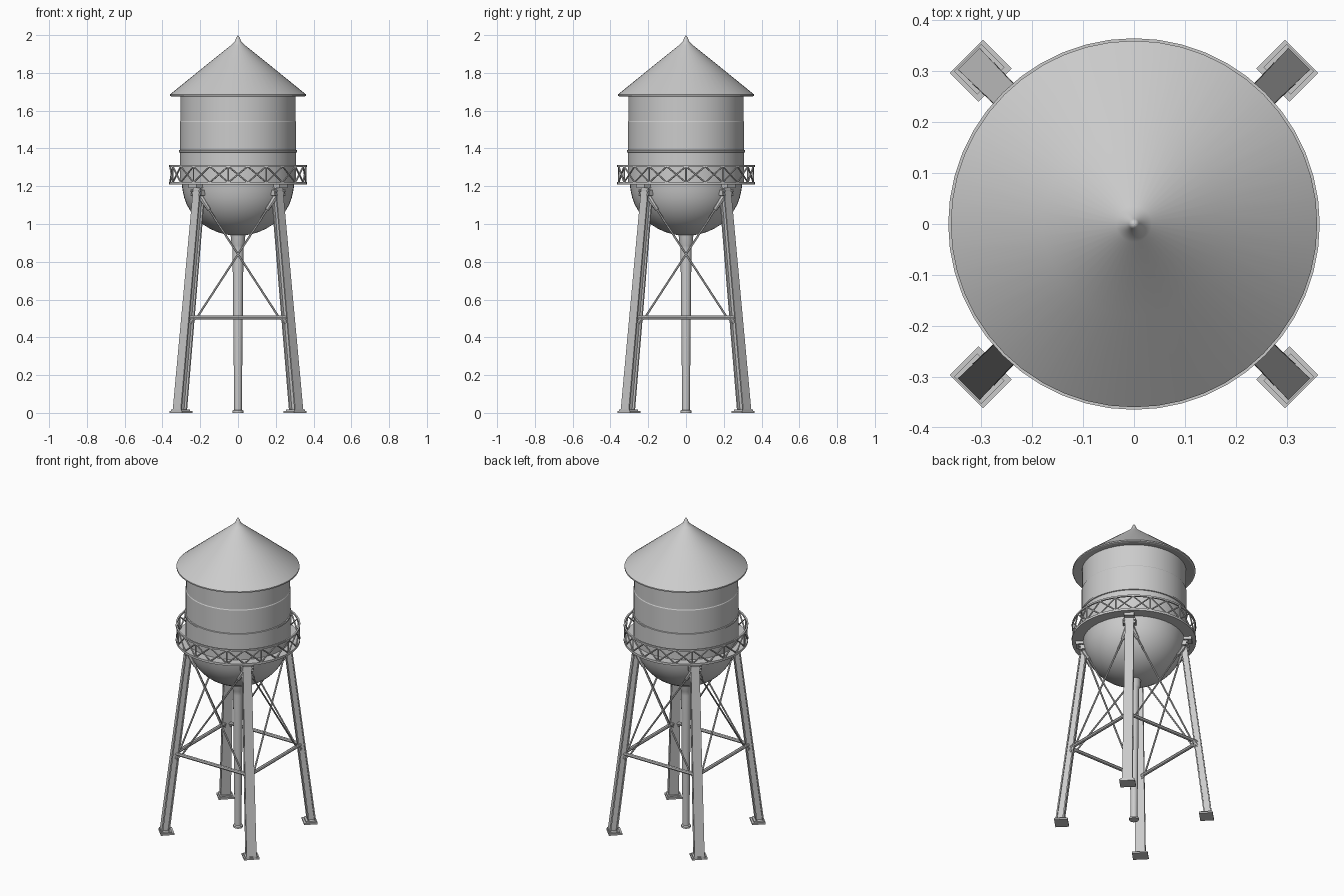
import bpy, bmesh, math
from mathutils import Vector, Matrix

old = bpy.data.objects.get("Cube")
if old:
    bpy.data.objects.remove(old, do_unlink=True)

steel = bpy.data.materials.new("grey steel")
steel.use_nodes = True
GREY = (0.6, 0.6, 0.6, 1)
steel.diffuse_color = GREY
steel.node_tree.nodes["Principled BSDF"].inputs["Base Color"].default_value = GREY


def finish(name, bm, smooth=True):
    bmesh.ops.recalc_face_normals(bm, faces=bm.faces)
    mesh = bpy.data.meshes.new(name)
    bm.to_mesh(mesh)
    bm.free()
    mesh.materials.append(steel)
    obj = bpy.data.objects.new(name, mesh)
    bpy.context.collection.objects.link(obj)
    if smooth:
        bpy.ops.object.select_all(action='DESELECT')
        obj.select_set(True)
        bpy.context.view_layer.objects.active = obj
        bpy.ops.object.shade_smooth_by_angle(angle=math.radians(30))
    return obj


def lathe(name, profile, sides=48, closed=False):
    """Spin (radius, z) points around the z axis."""
    bm = bmesh.new()
    verts = [bm.verts.new((r, 0, z)) for r, z in profile]
    pairs = list(zip(verts, verts[1:]))
    if closed:
        pairs.append((verts[-1], verts[0]))
    edges = [bm.edges.new(p) for p in pairs]
    bmesh.ops.spin(bm, geom=verts + edges, cent=(0, 0, 0), axis=(0, 0, 1),
                   angle=math.tau, steps=sides, use_duplicate=False)
    bmesh.ops.remove_doubles(bm, verts=bm.verts, dist=0.0002)
    return finish(name, bm)


def rod(bm, a, b, radius, end_radius=None, sides=8):
    """Add a round bar from a to b."""
    a, b = Vector(a), Vector(b)
    turn = (b - a).to_track_quat('Z', 'Y').to_matrix().to_4x4()
    bmesh.ops.create_cone(bm, cap_ends=True, segments=sides, radius1=radius,
                          radius2=end_radius or radius, depth=(b - a).length,
                          matrix=Matrix.Translation((a + b) / 2) @ turn)


def block(bm, angle, centre, size):
    """Add a box given as (radial, tangential, z), turned to the angle."""
    bmesh.ops.create_cube(bm, size=1, matrix=Matrix.Rotation(angle, 4, 'Z')
                          @ Matrix.Translation(centre) @ Matrix.Diagonal((*size, 1)))


def polar(r, angle, z):
    return Vector((r * math.cos(angle), r * math.sin(angle), z))


# Roof with overhanging eave and pointed finial
lathe("conical_roof", [(0.302, 1.685), (0.352, 1.675), (0.36, 1.678), (0.36, 1.686),
                       (0.18, 1.832), (0.035, 1.948), (0.016, 1.966), (0.01, 1.985), (0, 2.0)])

# Tank wall with seams, running into a rounded bowl
wall = [(0.305, 1.69), (0.305, 1.545), (0.308, 1.54), (0.308, 1.392), (0.313, 1.39),
        (0.313, 1.38), (0.308, 1.378), (0.308, 1.22), (0.298, 1.21)]
bowl = [(0.295 * math.cos(t), 1.21 - 0.272 * math.sin(t))
        for t in (math.pi / 2 * i / 12 for i in range(1, 13))]
lathe("tank", wall + bowl)

# Walkway floor and rails
R = 0.36
lathe("walkway_floor", [(0.29, 1.208), (0.365, 1.208), (0.365, 1.222), (0.29, 1.222)], closed=True)
lathe("walkway_top_rail", [(R - 0.005, 1.303), (R + 0.005, 1.303),
                           (R + 0.005, 1.313), (R - 0.005, 1.313)], closed=True)

# Lattice of crossed bars with posts around the walkway
bm = bmesh.new()
PANELS = 22
for i in range(PANELS):
    a, b = (math.tau * (i + k) / PANELS for k in (0, 1))
    rod(bm, polar(R, a, 1.22), polar(R, b, 1.305), 0.0045, sides=6)
    rod(bm, polar(R, b, 1.22), polar(R, a, 1.305), 0.0045, sides=6)
    if i % 2 == 0:
        rod(bm, polar(R, a, 1.215), polar(R, a, 1.308), 0.004, sides=6)
finish("walkway_lattice", bm)

# Riser pipe with foot flange and collar under the bowl
lathe("riser_pipe", [(0, 0), (0.028, 0), (0.028, 0.012), (0.02, 0.016), (0.029, 0.86),
                     (0.029, 0.885), (0.037, 0.9), (0.037, 0.93), (0.046, 0.955)], 24)

# Leaning legs
LEG_TOP = 1.19


def leg_radius(z):
    return 0.437 - 0.147 * z / LEG_TOP


def leg_point(i, z, shift=0):
    return polar(leg_radius(z) + shift, math.pi / 4 + i * math.pi / 2, z)


D, W, T, K = 0.024, 0.03, 0.008, 0.015     # half depth, half width, flange, web half thickness
quarter = [(D, W), (D - T, W), (D - T, K)]
section = quarter + [(-x, y) for x, y in reversed(quarter)]
section += [(-x, -y) for x, y in section]

names = ["back_left", "back_right", "front_right", "front_left"]
for i, name in enumerate(names):
    angle = math.pi / 4 + i * math.pi / 2
    spin = Matrix.Rotation(angle, 3, 'Z')
    # I-section column, slightly narrower at the top
    bm = bmesh.new()
    rings = []
    for z, s in ((0.01, 1.0), (LEG_TOP, 0.85)):
        rings.append([bm.verts.new(spin @ Vector((leg_radius(z) + x * s, y * s, z)))
                      for x, y in section])
    low, high = rings
    count = len(section)
    for j in range(count):
        k = (j + 1) % count
        bm.faces.new((low[j], low[k], high[k], high[j]))
    bm.faces.new(low)
    bm.faces.new(high)
    finish(name + "_leg", bm, smooth=False)

    # Foot pad with a raised base plate
    bm = bmesh.new()
    block(bm, angle, (0.426, 0, 0.005), (0.08, 0.092, 0.01))
    block(bm, angle, (0.43, 0, 0.013), (0.064, 0.076, 0.01))
    finish(name + "_foot", bm, smooth=False)

    # Bracket joining the leg head to the tank, with bolts
    bm = bmesh.new()
    block(bm, angle, (0.295, 0, 1.165), (0.035, 0.078, 0.03))
    block(bm, angle, (0.31, 0, 1.2), (0.06, 0.06, 0.02))
    for side in (-1, 1):
        for z in (1.155, 1.175):
            rod(bm, spin @ Vector((0.3, side * 0.031, z)),
                spin @ Vector((0.322, side * 0.031, z)), 0.007)
    finish(name + "_bracket", bm, smooth=False)

# Horizontal girts and crossed tie rods on each of the four sides
for i, side in enumerate(["back", "right", "front", "left"]):
    bm = bmesh.new()
    rod(bm, leg_point(i, 0.505), leg_point(i + 1, 0.505), 0.011)
    for a, b in ((i, i + 1), (i + 1, i)):
        # Gusset under the girt end
        inner = leg_point(a, 0.505).lerp(leg_point(b, 0.505), 0.08)
        rod(bm, leg_point(a, 0.47), inner, 0.012, 0.008)
    finish(side + "_girt", bm)

    bm = bmesh.new()
    for a, b in ((i, i + 1), (i + 1, i)):
        low = leg_point(a, 0.505).lerp(leg_point(b, 0.505), 0.09)
        high = leg_point(b, 1.16)
        rod(bm, low, high, 0.0055, sides=6)
        # Clevis at the upper end
        rod(bm, high, high.lerp(low, 0.13), 0.019, 0.01)
    finish(side + "_tie_rods", bm)
